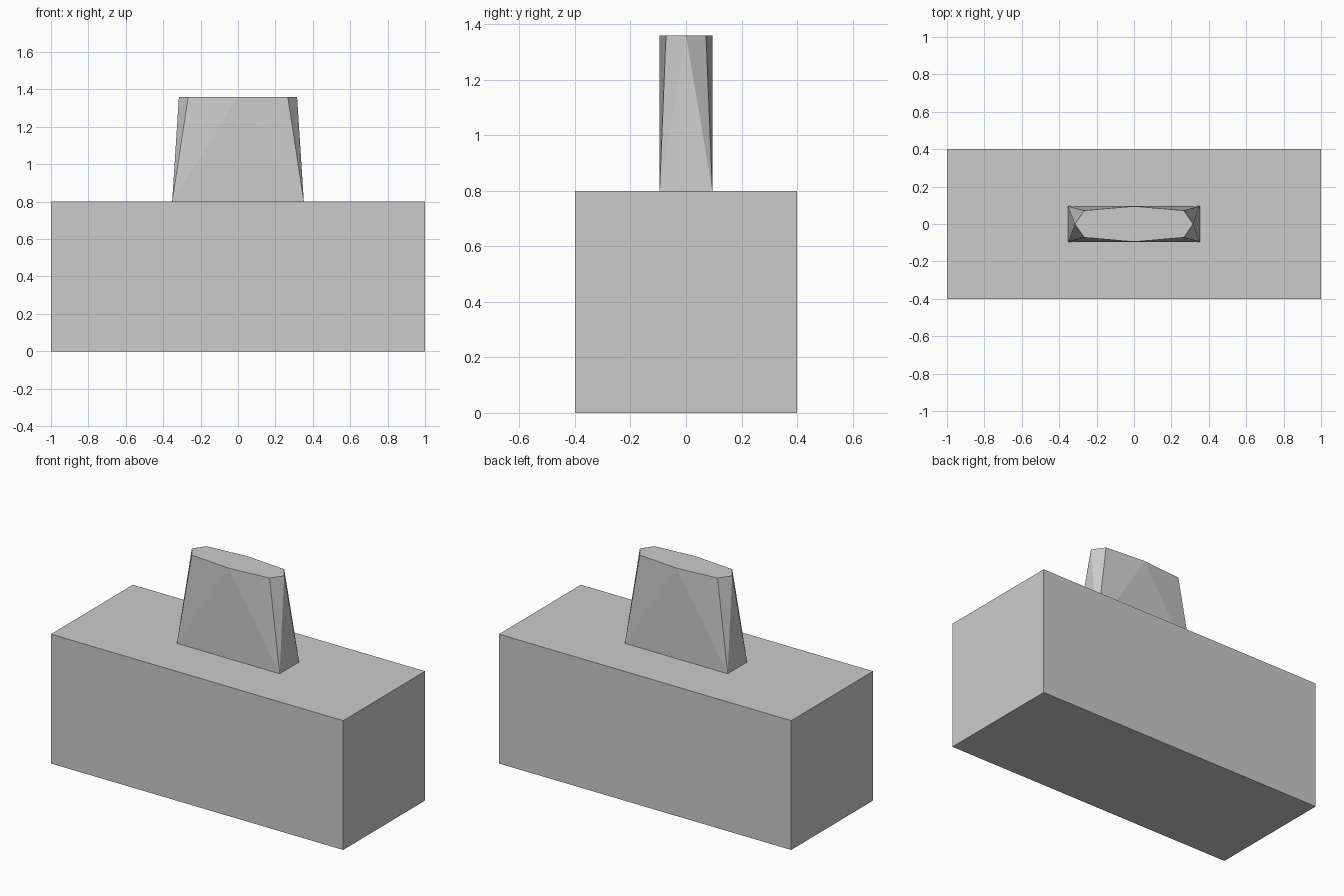
import bpy, bmesh

cube = bpy.data.objects.get("Cube")
if cube:
    bpy.data.objects.remove(cube, do_unlink=True)

grey = bpy.data.materials.new("light_grey")
colour = (0.6, 0.6, 0.6, 1)
grey.use_nodes = True
grey.diffuse_color = colour
grey.node_tree.nodes["Principled BSDF"].inputs["Base Color"].default_value = colour


def hull_part(name, points):
    """Flat-faced convex solid around the given corners."""
    bm = bmesh.new()
    for p in points:
        bm.verts.new(p)
    bmesh.ops.convex_hull(bm, input=bm.verts)
    bmesh.ops.dissolve_limit(bm, angle_limit=0.002, verts=bm.verts, edges=bm.edges)
    bmesh.ops.recalc_face_normals(bm, faces=bm.faces)
    mesh = bpy.data.meshes.new(name)
    bm.to_mesh(mesh)
    bm.free()
    mesh.materials.append(grey)
    obj = bpy.data.objects.new(name, mesh)
    bpy.context.collection.objects.link(obj)
    return obj


def rectangle(x, y, z):
    return [(sx * x, sy * y, z) for sx in (-1, 1) for sy in (-1, 1)]


# Block body
BASE_TOP, POST_TOP = 0.8, 1.36
hull_part("base_block", rectangle(1, 0.4, 0) + rectangle(1, 0.4, BASE_TOP))

# Post: rectangular foot rising to an eight-sided top
tips = [(s * 0.316, 0, POST_TOP) for s in (-1, 1)]
tips += [(0, s * 0.095, POST_TOP) for s in (-1, 1)]
hull_part("tapered_post",
          rectangle(0.352, 0.095, BASE_TOP) + rectangle(0.266, 0.072, POST_TOP) + tips)
